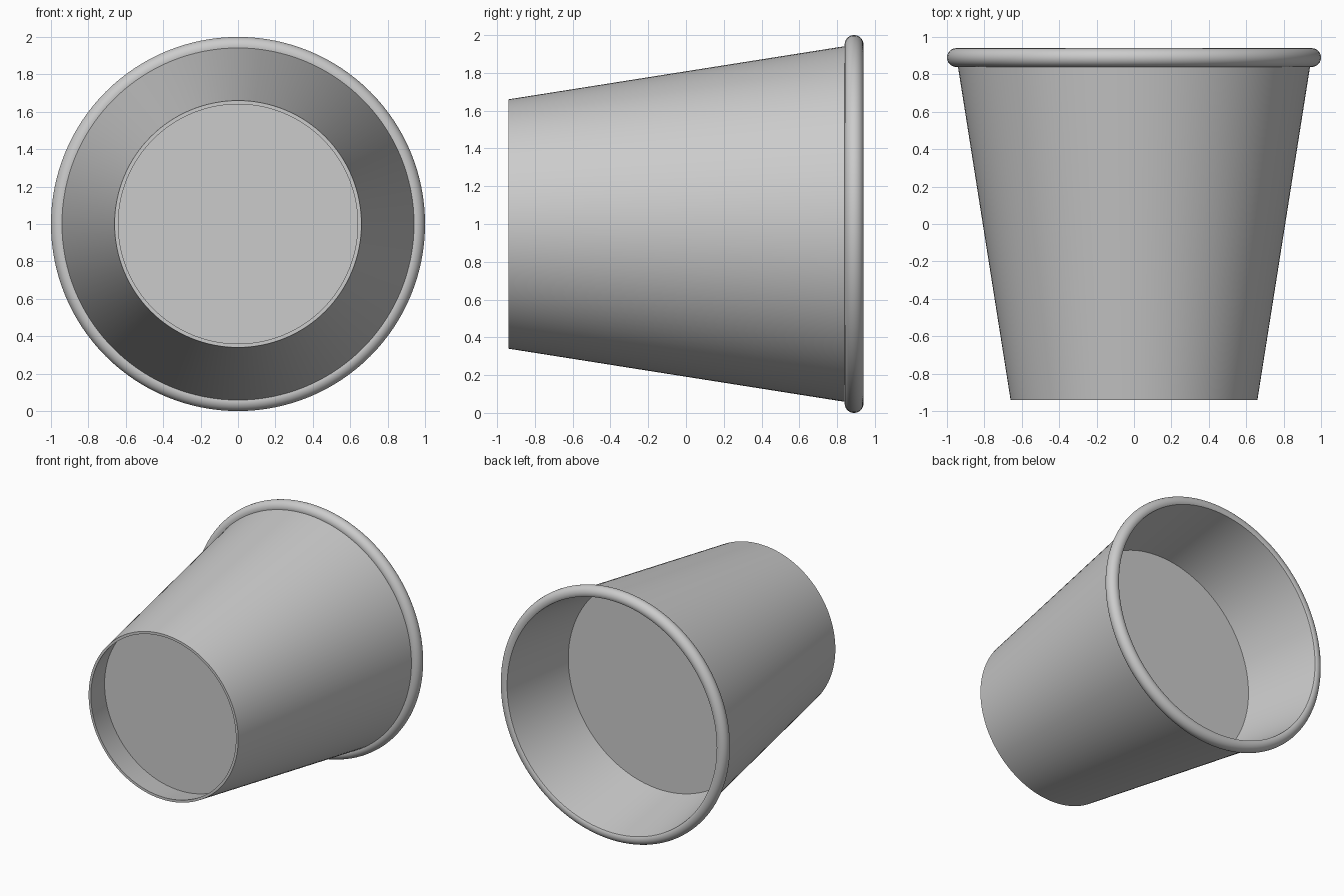
import bpy
import bmesh
from math import radians, cos, sin, tau
from mathutils import Matrix, Vector

cube = bpy.data.objects.get("Cube")
if cube:
    bpy.data.objects.remove(cube, do_unlink=True)

SEGMENTS = 128
CENTRE = Vector((0, 0, 1))

grey = bpy.data.materials.new("plain grey")
grey.use_nodes = True
colour = (0.6, 0.6, 0.6, 1)
grey.diffuse_color = colour
grey.node_tree.nodes["Principled BSDF"].inputs["Base Color"].default_value = colour


def finish(name, bm, smooth=True):
    bmesh.ops.recalc_face_normals(bm, faces=bm.faces)
    mesh = bpy.data.meshes.new(name)
    bm.to_mesh(mesh)
    bm.free()
    mesh.materials.append(grey)
    obj = bpy.data.objects.new(name, mesh)
    obj.location = CENTRE
    bpy.context.collection.objects.link(obj)
    if smooth:
        bpy.ops.object.select_all(action='DESELECT')
        obj.select_set(True)
        bpy.context.view_layer.objects.active = obj
        bpy.ops.object.shade_smooth_by_angle(angle=radians(30))
    return obj


def lathe(name, profile):
    """Spin a closed (radius, y) profile around the y axis."""
    bm = bmesh.new()
    verts = [bm.verts.new((r, y, 0)) for r, y in profile]
    edges = [bm.edges.new((v, verts[(i + 1) % len(verts)])) for i, v in enumerate(verts)]
    bmesh.ops.spin(bm, geom=verts + edges, cent=(0, 0, 0), axis=(0, 1, 0),
                   angle=tau, steps=SEGMENTS, use_duplicate=False)
    bmesh.ops.remove_doubles(bm, verts=bm.verts, dist=0.0005)
    return finish(name, bm)


def disc(name, radius, y):
    """Flat round plate across the cup."""
    bm = bmesh.new()
    bmesh.ops.create_circle(bm, cap_ends=True, segments=SEGMENTS, radius=radius,
                            matrix=Matrix.Translation((0, y, 0)) @ Matrix.Rotation(radians(90), 4, 'X'))
    return finish(name, bm, smooth=False)


# Tapered wall, curling outward into the rolled rim
base_y, rim_r, rim_y, roll = -0.94, 0.95, 0.89, 0.05
rim = [(rim_r + roll * cos(radians(a)), rim_y + roll * sin(radians(a)))
       for a in range(-100, 121, 10)]
lathe("cup_wall", [(0.66, base_y)] + rim + [(0.64, base_y)])


def inner_radius(y):
    end_r, end_y = rim[-1]
    return 0.645 + (end_r - 0.64) * (y - base_y) / (end_y - base_y)


# Recessed underside and the surface inside the cup
for name, y in (("recessed_base", -0.72), ("inner_surface", 0.3)):
    disc(name, inner_radius(y), y)
